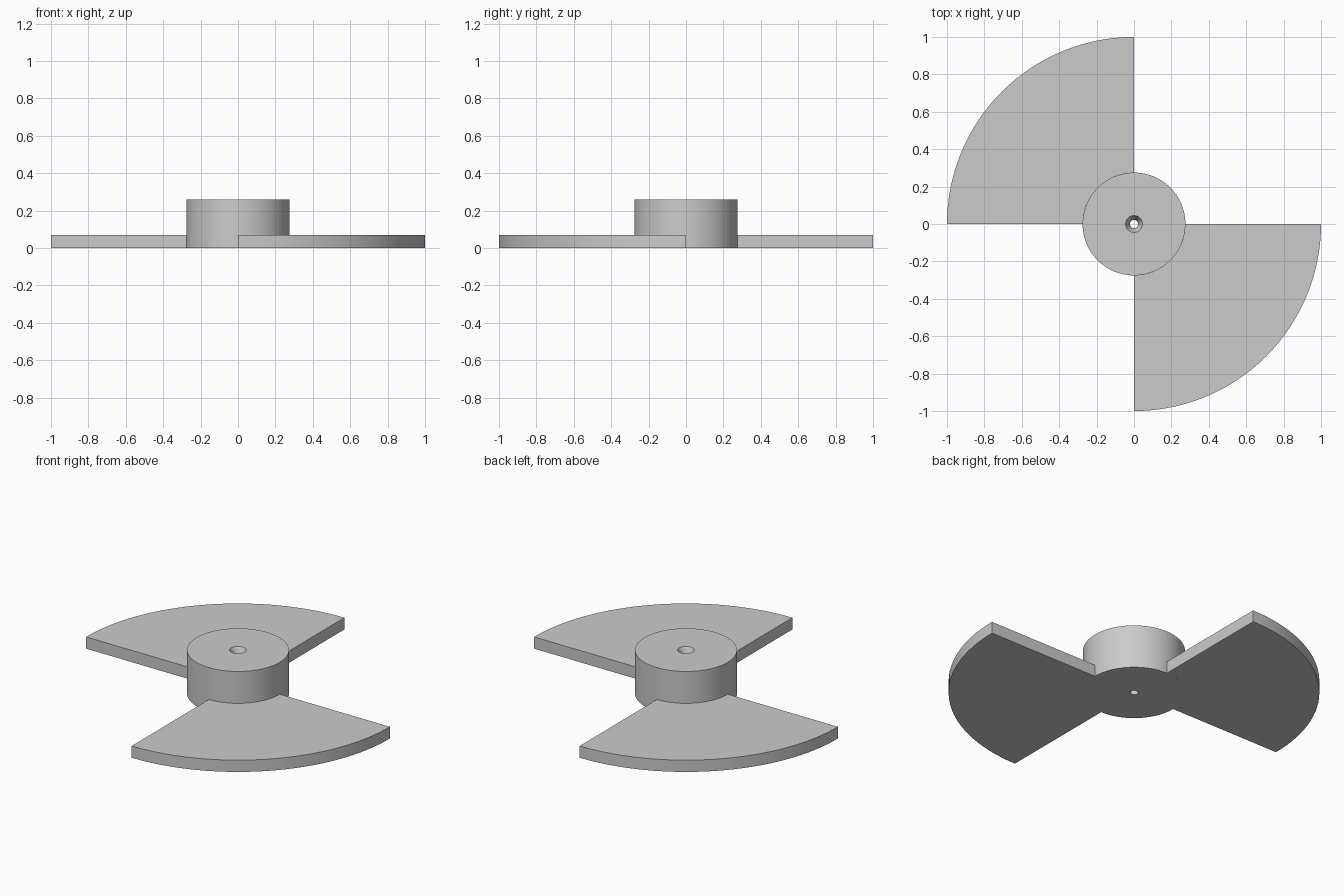
import bpy, math
from math import cos, sin, pi

cube = bpy.data.objects.get("Cube")
if cube:
    bpy.data.objects.remove(cube, do_unlink=True)

HUB_R, HUB_H = 0.275, 0.26
BLADE_R, BLADE_T = 1.0, 0.07
HOLE_R, SINK_R, SINK_D = 0.022, 0.045, 0.04

grey = bpy.data.materials.new("plain grey")
grey.use_nodes = True
colour = (0.6, 0.6, 0.6, 1)
grey.diffuse_color = colour
grey.node_tree.nodes["Principled BSDF"].inputs["Base Color"].default_value = colour


def make_object(name, verts, faces):
    mesh = bpy.data.meshes.new(name)
    mesh.from_pydata(verts, [], faces)
    mesh.materials.append(grey)
    obj = bpy.data.objects.new(name, mesh)
    bpy.context.collection.objects.link(obj)
    bpy.ops.object.select_all(action='DESELECT')
    obj.select_set(True)
    bpy.context.view_layer.objects.active = obj
    bpy.ops.object.shade_smooth_by_angle(angle=math.radians(30))
    return obj


def arc(radius, start, end, steps, z):
    angles = [start + (end - start) * i / steps for i in range(steps + 1)]
    return [(radius * cos(a), radius * sin(a), z) for a in angles]


def hub(steps=96):
    # closed profile (radius, height) spun round the axis, with a countersunk bore
    profile = [(HOLE_R, 0), (HUB_R, 0), (HUB_R, HUB_H), (SINK_R, HUB_H),
               (HOLE_R, HUB_H - SINK_D)]
    n = len(profile)
    verts = [(r * cos(2 * pi * s / steps), r * sin(2 * pi * s / steps), z)
             for s in range(steps) for r, z in profile]
    faces = []
    for s in range(steps):
        a, b = s * n, (s + 1) % steps * n
        for i in range(n):
            j = (i + 1) % n
            faces.append((a + i, b + i, b + j, a + j))
    make_object("hub", verts, faces)


def blade(name, start, steps=32):
    # quarter-ring plate that meets the hub wall
    end = start + pi / 2
    outline = lambda z: (arc(BLADE_R, start, end, steps, z)
                         + arc(HUB_R, end, start, steps, z))
    n = 2 * (steps + 1)
    verts = outline(0) + outline(BLADE_T)
    faces = [(i, (i + 1) % n, n + (i + 1) % n, n + i) for i in range(n)]
    for i in range(steps):
        a, b, c, d = i, i + 1, n - 2 - i, n - 1 - i
        faces += [(d, c, b, a), (n + a, n + b, n + c, n + d)]
    make_object(name, verts, faces)


hub()
blade("back_right_blade", pi / 2)
blade("front_left_blade", -pi / 2)
